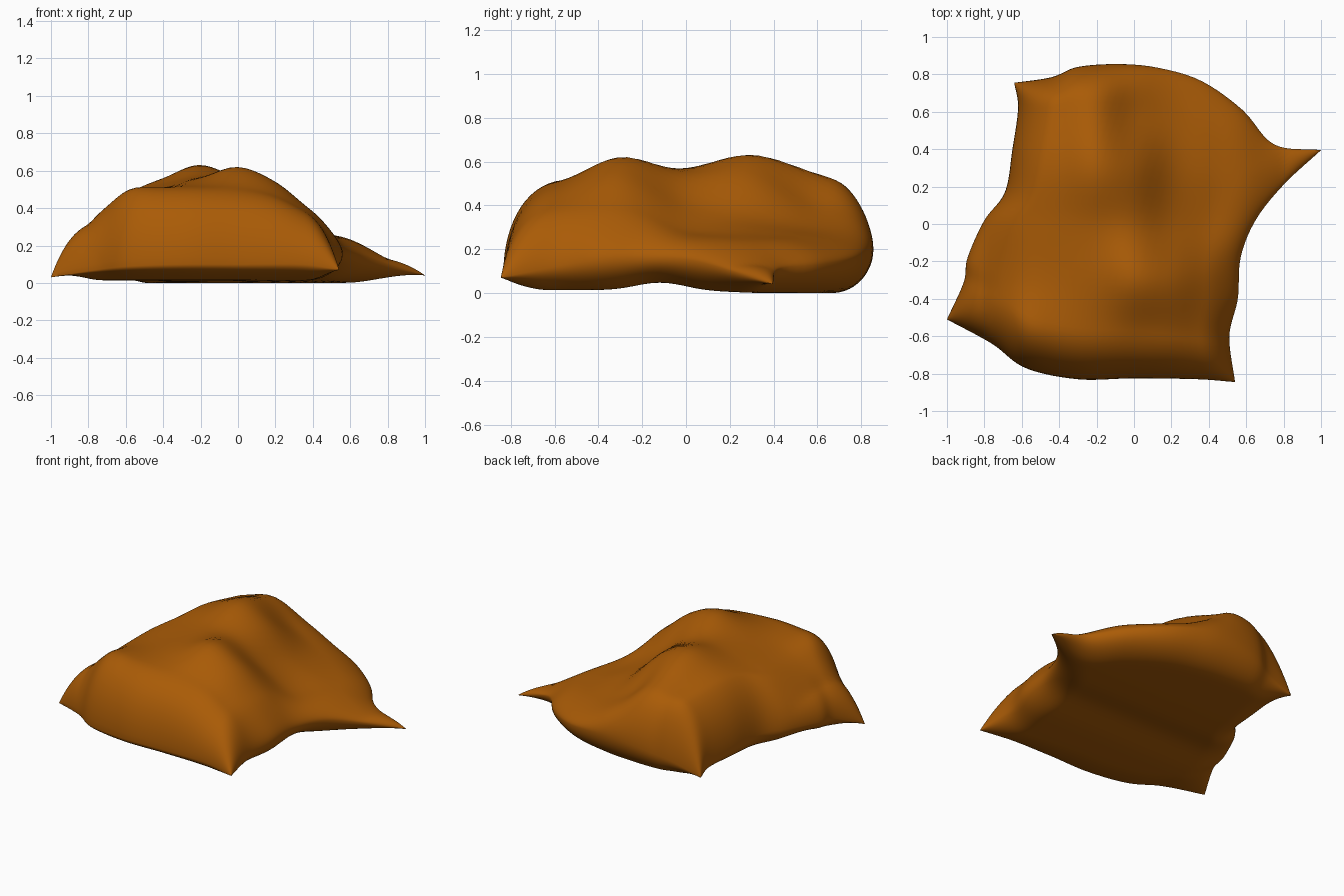
import bpy, bmesh, math
from mathutils import Vector

if "Cube" in bpy.data.objects:
    bpy.data.objects.remove(bpy.data.objects["Cube"])

# Seam outline of the slumped cushion, corner to corner (x, y, z)
FRONT = [(-1, -.51, .03), (-.76, -.64, .07), (-.58, -.77, .09), (-.3, -.83, .1),
         (0, -.825, .1), (.34, -.83, .1), (.54, -.845, .07)]
BACK = [(-.64, .755, .05), (-.44, .785, .12), (-.3, .84, .17), (-.08, .855, .2), (.13, .835, .19),
        (.36, .765, .16), (.58, .61, .13), (.75, .425, .11), (1, .395, .04)]
LEFT = [(-1, -.51, .03), (-.91, -.31, .12), (-.89, -.18, .14), (-.8, .02, .15), (-.69, .17, .14),
        (-.65, .4, .12), (-.62, .62, .09), (-.64, .755, .05)]
RIGHT = [(.54, -.845, .07), (.51, -.6, .12), (.555, -.4, .15), (.57, -.18, .16), (.65, .02, .15),
         (.8, .21, .1), (1, .395, .04)]

# Height of the top: x from -0.8 to 0.8 in steps of 0.2, rows y from -0.9 to 0.9 in steps of 0.3
TOP = [(.30, .46, .49, .49, .48, .42, .32, .25, .15),
       (.33, .50, .51, .51, .50, .46, .36, .26, .20),
       (.33, .46, .51, .56, .62, .54, .38, .25, .20),
       (.36, .47, .53, .57, .54, .40, .29, .24, .18),
       (.40, .48, .56, .63, .54, .36, .28, .23, .14),
       (.36, .43, .50, .54, .40, .30, .25, .21, .13),
       (.34, .39, .43, .44, .38, .27, .20, .16, .10)]


def spline(pts, t):
    """Catmull-Rom through evenly spaced points, t in 0..1 (numbers or vectors)."""
    n = len(pts) - 1
    f = min(max(t, 0), 1) * n
    i = min(int(f), n - 1)
    f -= i
    b, c = pts[i], pts[i + 1]
    a = pts[i - 1] if i > 0 else b * 2 - c
    d = pts[i + 2] if i + 2 <= n else c * 2 - b
    return (b * 2 + (c - a) * f + (a * 2 - b * 5 + c * 4 - d) * f * f
            + (b * 3 - a - c * 3 + d) * f ** 3) * .5


def top_height(x, y):
    return spline([spline(r, (x + .8) / 1.6) for r in TOP], (y + .9) / 1.8)


def puff(t, width=.14):
    """Rounded edge profile: 0 on the seam, 1 inside."""
    e = min(min(t, 1 - t) / width, 1)
    return math.sqrt(max(0, 1 - (1 - e) ** 2))


front, back, left, right = ([Vector(p) for p in e] for e in (FRONT, BACK, LEFT, RIGHT))


def seam_patch(u, v):
    """Surface spanned by the four seam edges."""
    corners = (front[0].lerp(front[-1], u)).lerp(back[0].lerp(back[-1], u), v)
    return (spline(front, u).lerp(spline(back, u), v)
            + spline(left, v).lerp(spline(right, v), u) - corners)


# Cushion: top and bottom sheets sharing the seam
N = 60
steps = [.5 - .5 * math.cos(math.pi * i / N) for i in range(N + 1)]
bm = bmesh.new()
upper, lower = {}, {}
for i, u in enumerate(steps):
    for j, v in enumerate(steps):
        p = seam_patch(u, v)
        f = puff(u) * puff(v)
        floor = (.013 - .013 * min(max(p.y * 3, 0), 1)
                 + .035 * math.exp(-((p.y + .12) / .15) ** 2))
        high = max(top_height(p.x, p.y), p.z + .03)
        upper[i, j] = bm.verts.new((p.x, p.y, p.z + (high - p.z) * f))
        if i in (0, N) or j in (0, N):
            lower[i, j] = upper[i, j]
        else:
            lower[i, j] = bm.verts.new((p.x, p.y, p.z + (floor - p.z) * f))
for i in range(N):
    for j in range(N):
        ring = [(i, j), (i + 1, j), (i + 1, j + 1), (i, j + 1)]
        bm.faces.new([upper[k] for k in ring])
        low = [lower[k] for k in reversed(ring)]
        if not bm.faces.get(low):
            bm.faces.new(low)
bmesh.ops.recalc_face_normals(bm, faces=bm.faces)

mesh = bpy.data.meshes.new("cushion")
bm.to_mesh(mesh)
bm.free()
cushion = bpy.data.objects.new("cushion", mesh)
bpy.context.collection.objects.link(cushion)

# Orange-brown fabric
fabric = bpy.data.materials.new("fabric")
fabric.diffuse_color = (.40, .105, .002, 1)
fabric.use_nodes = True
fabric.node_tree.nodes["Principled BSDF"].inputs["Base Color"].default_value = fabric.diffuse_color
mesh.materials.append(fabric)

bpy.context.view_layer.objects.active = cushion
cushion.select_set(True)
bpy.ops.object.shade_smooth_by_angle(angle=math.radians(60))
